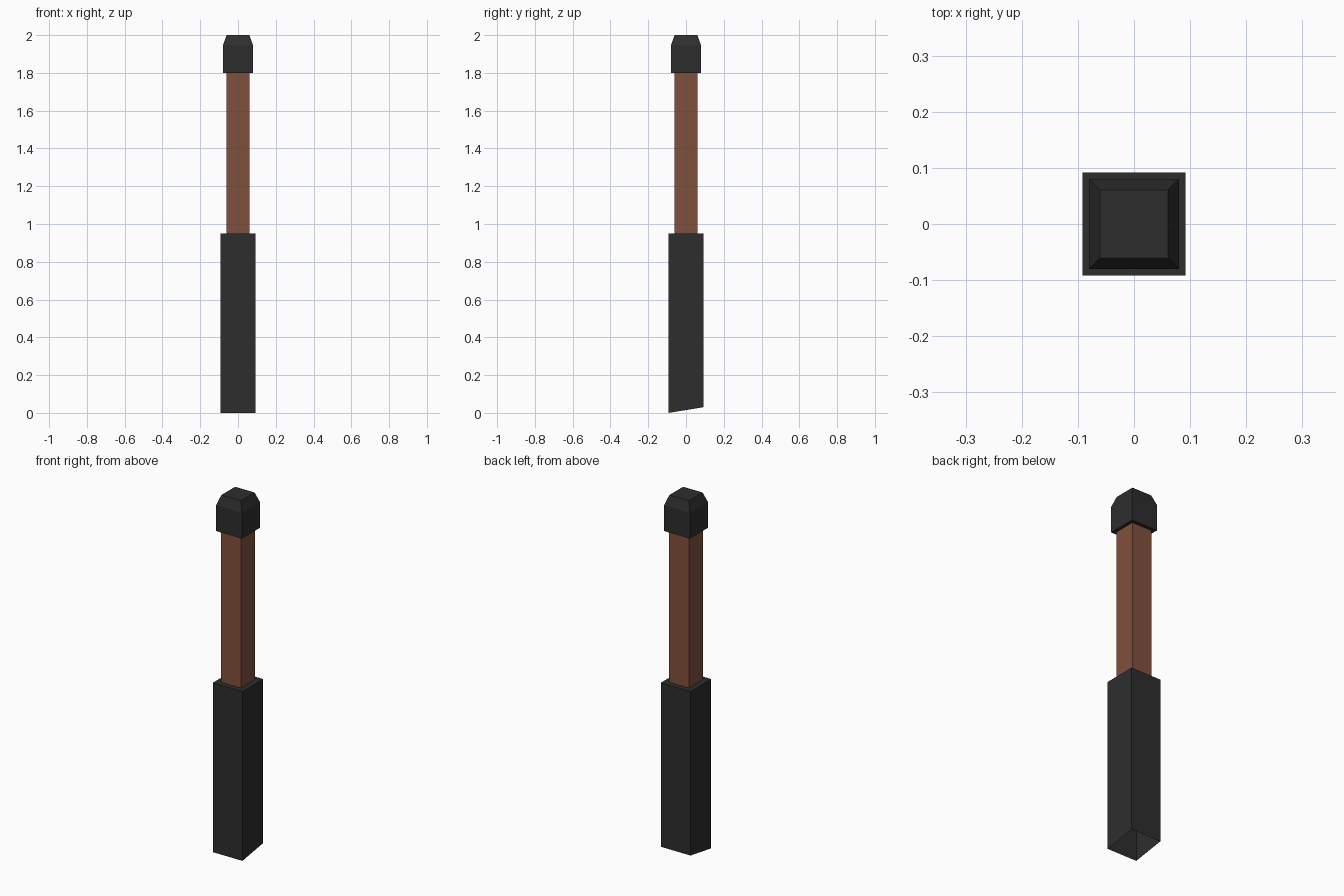
import bpy, bmesh

if "Cube" in bpy.data.objects:
    bpy.data.objects.remove(bpy.data.objects["Cube"])


def material(name, rgb):
    mat = bpy.data.materials.new(name)
    mat.diffuse_color = (*rgb, 1)
    mat.use_nodes = True
    mat.node_tree.nodes["Principled BSDF"].inputs["Base Color"].default_value = mat.diffuse_color
    return mat


black = material("matte black", (0.027, 0.027, 0.027))
brown = material("brown wood", (0.22, 0.08, 0.045))


def square_column(name, rings, mat, bottom=True, slope=0.0):
    """Stack square rings of (half width, z); slope raises the back of the lowest ring."""
    bm = bmesh.new()
    loops = []
    for i, (r, z) in enumerate(rings):
        rise = slope if i == 0 else 0.0
        loops.append([bm.verts.new((x * r, y * r, z + (rise if y > 0 else 0)))
                      for x, y in ((-1, -1), (1, -1), (1, 1), (-1, 1))])
    for a, b in zip(loops, loops[1:]):
        for i in range(4):
            j = (i + 1) % 4
            bm.faces.new((a[i], a[j], b[j], b[i]))
    bm.faces.new(loops[-1])
    if bottom:
        bm.faces.new(loops[0][::-1])
    mesh = bpy.data.meshes.new(name)
    bm.to_mesh(mesh)
    bm.free()
    mesh.materials.append(mat)
    obj = bpy.data.objects.new(name, mesh)
    bpy.context.collection.objects.link(obj)
    return obj


# Hollow grip, open and cut at a slant underneath
square_column("grip", [(0.092, 0.0), (0.092, 0.95)], black, bottom=False, slope=0.03)
# Wooden shaft
square_column("shaft", [(0.0615, 0.95), (0.0615, 1.80)], brown)
# Bevelled end cap
square_column("end_cap", [(0.08, 1.80), (0.08, 1.945), (0.0605, 2.0)], black)
